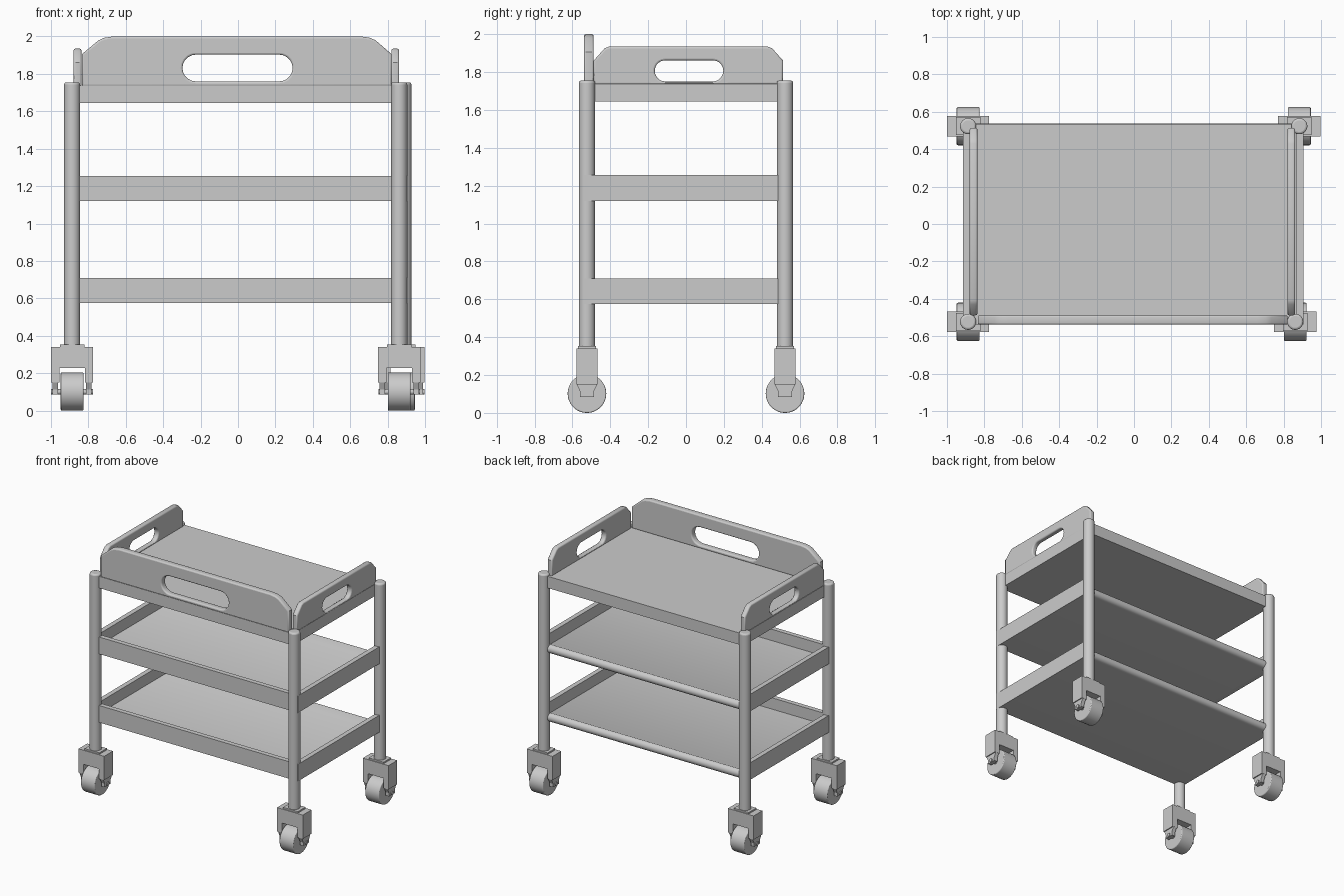
import bpy, bmesh
from math import pi, cos, sin, radians
from mathutils import Matrix

if "Cube" in bpy.data.objects:
    bpy.data.objects.remove(bpy.data.objects["Cube"])


def finish(name, bm, smooth=False, bevel=0.0, seg=3):
    bmesh.ops.recalc_face_normals(bm, faces=bm.faces[:])
    me = bpy.data.meshes.new(name)
    bm.to_mesh(me)
    bm.free()
    ob = bpy.data.objects.new(name, me)
    bpy.context.collection.objects.link(ob)
    if bevel:
        m = ob.modifiers.new("bevel", 'BEVEL')
        m.width, m.segments = bevel, seg
        m.limit_method, m.angle_limit = 'ANGLE', radians(50)
    if smooth:
        bpy.ops.object.select_all(action='DESELECT')
        ob.select_set(True)
        bpy.context.view_layer.objects.active = ob
        bpy.ops.object.shade_smooth_by_angle(angle=radians(35))
    return ob


def box(name, x, y, z, bevel=0.0):
    bm = bmesh.new()
    bmesh.ops.create_cube(bm, size=1)
    for v in bm.verts:
        v.co = [a[0] + (c + 0.5) * (a[1] - a[0]) for a, c in zip((x, y, z), v.co)]
    return finish(name, bm, bool(bevel), bevel)


def cylinder(name, r, length, center, axis='Z', bevel=0.0, sides=40):
    bm = bmesh.new()
    bmesh.ops.create_cone(bm, cap_ends=True, segments=sides, radius1=r, radius2=r, depth=length)
    rot = Matrix.Rotation(pi / 2, 4, 'Y') if axis == 'X' else Matrix()
    bm.transform(Matrix.Translation(center) @ rot)
    return finish(name, bm, True, bevel)


def prism(name, pts, axis, lo, hi, smooth=False):
    """Extrude a profile: (x, z) along Y, or (y, z) along X."""
    bm = bmesh.new()
    vs = [bm.verts.new((p, lo, q) if axis == 'Y' else (lo, p, q)) for p, q in pts]
    f = bm.faces.new(vs)
    ext = bmesh.ops.extrude_face_region(bm, geom=[f])
    d = (0, hi - lo, 0) if axis == 'Y' else (hi - lo, 0, 0)
    bmesh.ops.translate(bm, vec=d, verts=[v for v in ext['geom'] if isinstance(v, bmesh.types.BMVert)])
    return finish(name, bm, smooth)


def slot(a0, a1, z0, z1, n=10):
    """Stadium-shaped hand hole outline."""
    r, zc = (z1 - z0) / 2, (z0 + z1) / 2
    out = []
    for c, start in ((a1 - r, -pi / 2), (a0 + r, pi / 2)):
        out += [(c + r * cos(start + pi * i / n), zc + r * sin(start + pi * i / n)) for i in range(n + 1)]
    return out


def panel(name, outline, hole, thick, loc, rot):
    """Upright panel with a hand hole and rounded edges."""
    b = 0.01
    cu = bpy.data.curves.new(name, 'CURVE')
    cu.dimensions, cu.fill_mode = '2D', 'BOTH'
    cu.extrude, cu.bevel_depth, cu.bevel_resolution, cu.offset = thick / 2 - b, b, 2, -b
    for pts in (outline, hole):
        s = cu.splines.new('POLY')
        s.points.add(len(pts) - 1)
        for p, (u, v) in zip(s.points, pts):
            p.co = (u, v, 0, 1)
        s.use_cyclic_u = True
    ob = bpy.data.objects.new(name, cu)
    bpy.context.collection.objects.link(ob)
    ob.location, ob.rotation_euler = loc, rot
    bpy.ops.object.select_all(action='DESELECT')
    ob.select_set(True)
    bpy.context.view_layer.objects.active = ob
    bpy.ops.object.convert(target='MESH')
    bpy.ops.object.shade_smooth_by_angle(angle=radians(35))


# Posts and casters at the four corners
def corner(tag, x, y):
    cylinder("post_" + tag, 0.043, 1.415, (x, y, 1.0475), bevel=0.012)
    box("caster_collar_" + tag, (x - 0.065, x + 0.065), (y - 0.048, y + 0.048), (0.33, 0.352))
    w, i = 0.113, 0.068
    prism("caster_fork_" + tag,
          [(x - w, 0.15), (x - i, 0.15), (x - i, 0.228), (x + i, 0.228),
           (x + i, 0.15), (x + w, 0.15), (x + w, 0.34), (x - w, 0.34)], 'Y', y - 0.055, y + 0.055)
    for s, side in ((-1, "left"), (1, "right")):
        c = x + s * 0.09
        prism(f"caster_leg_{side}_{tag}",
              [(y - 0.055, 0.152), (y + 0.055, 0.152), (y + 0.036, 0.112), (y + 0.036, 0.085),
               (y - 0.036, 0.085), (y - 0.036, 0.112)], 'X', c - 0.015, c + 0.015)
    cylinder("caster_axle_" + tag, 0.015, 0.224, (x, y, 0.1), 'X', sides=20)
    cylinder("caster_wheel_" + tag, 0.102, 0.122, (x, y, 0.102), 'X', bevel=0.006, sides=48)


for tag, x, y in (("front_left", -0.887, -0.523), ("back_left", -0.887, 0.523),
                  ("front_right", 0.862, -0.523), ("back_right", 0.884, 0.523)):
    corner(tag, x, y)

# Lower trays: floor with a rounded back edge, walls on three sides
X0, X1 = -0.915, 0.905
for tag, z in (("bottom", 0.575), ("middle", 1.12)):
    h, r = 0.135, 0.033
    edge = [(0.505 + r * cos(a), z + r + r * sin(a)) for a in [pi * (k / 12 - 0.5) for k in range(13)]]
    prism(f"{tag}_tray_floor", [(-0.52, z)] + edge + [(0.46, z + 0.045), (-0.52, z + 0.045)],
          'X', X0 + 0.01, X1 - 0.01, True)
    box(f"{tag}_tray_front_wall", (X0, X1), (-0.538, -0.5), (z, z + h))
    box(f"{tag}_tray_left_wall", (X0, X0 + 0.038), (-0.52, 0.52), (z, z + h))
    box(f"{tag}_tray_right_wall", (X1 - 0.038, X1), (-0.52, 0.52), (z, z + h))

# Top shelf
box("top_shelf", (-0.879, 0.861), (-0.538, 0.535), (1.645, 1.738))

# Front and side handle panels
front = [(-0.835, 1.735), (0.822, 1.735), (0.822, 1.905), (0.735, 1.98), (0.705, 1.993), (0.66, 2.0),
         (-0.67, 2.0), (-0.715, 1.993), (-0.745, 1.98), (-0.835, 1.905)]
panel("front_handle_panel", front, slot(-0.297, 0.292, 1.76, 1.903), 0.05,
      (0, -0.513, 0), (pi / 2, 0, 0))
side = [(-0.488, 1.735), (0.513, 1.735), (0.513, 1.86), (0.455, 1.925), (0.43, 1.935),
        (-0.405, 1.935), (-0.43, 1.925), (-0.488, 1.86)]
for tag, x in (("left", -0.858), ("right", 0.841)):
    panel(tag + "_handle_panel", side, slot(-0.165, 0.197, 1.75, 1.862), 0.042,
          (x, 0, 0), (pi / 2, 0, pi / 2))
